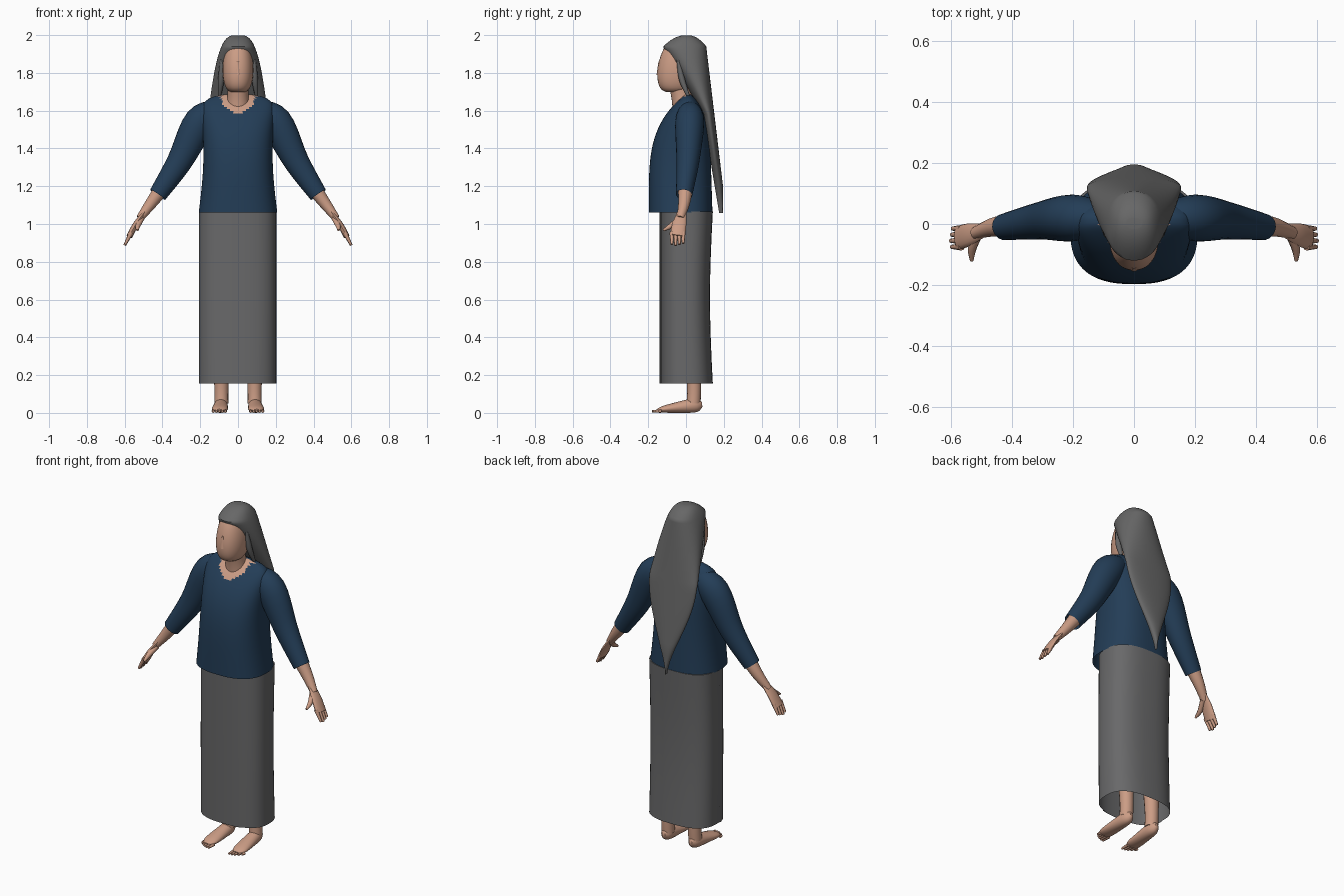
import bpy, bmesh, math
from mathutils import Vector

cube = bpy.data.objects.get("Cube")
if cube:
    bpy.data.objects.remove(cube, do_unlink=True)


def material(name, red, green, blue):
    mat = bpy.data.materials.new(name)
    mat.use_nodes = True
    mat.diffuse_color = (red, green, blue, 1)
    bsdf = next(node for node in mat.node_tree.nodes if node.type == 'BSDF_PRINCIPLED')
    bsdf.inputs["Base Color"].default_value = (red, green, blue, 1)
    bsdf.inputs["Roughness"].default_value = 0.8
    return mat


SKIN = material("skin", 0.6, 0.335, 0.235)
NAVY = material("navy cloth", 0.017, 0.047, 0.095)
SKIRT = material("grey cloth", 0.14, 0.14, 0.143)
HAIR = material("grey hair", 0.135, 0.135, 0.135)

X, Y, Z = Vector((1, 0, 0)), Vector((0, 1, 0)), Vector((0, 0, 1))


def catmull_rom(before, start, end, after, t):
    return [0.5 * (2 * b + (c - a) * t + (2 * a - 5 * b + 4 * c - d) * t ** 2
                   + (3 * b - a - 3 * c + d) * t ** 3)
            for a, b, c, d in zip(before, start, end, after)]


def smooth_path(stations, steps):
    """Add interpolated stations between the given ones."""
    padded = [stations[0], *stations, stations[-1]]
    rows = [catmull_rom(*padded[i:i + 4], k / steps)
            for i in range(len(stations) - 1) for k in range(steps)]
    return rows + [stations[-1]]


def ring_offset(angle, power):
    """Point on a unit superellipse."""
    return [math.copysign(abs(value) ** (2 / power), value)
            for value in (math.cos(angle), math.sin(angle))]


def loft(name, rows, mat, hint=Y, axis=None, sides=16, power=2, caps=(True, True), arc=None):
    """Skin rounded rings (x, y, z, radius u, radius v) along a path."""
    points = [Vector(row[:3]) for row in rows]
    first, last = arc or (0, math.tau)
    bm = bmesh.new()
    rings = []
    for i, row in enumerate(rows):
        ahead, behind = points[min(i + 1, len(rows) - 1)], points[max(i - 1, 0)]
        tangent = axis or (ahead - behind).normalized()
        u = hint.cross(tangent).normalized()
        v = tangent.cross(u)
        ring = []
        for j in range(sides + bool(arc)):
            a, b = ring_offset(first + (last - first) * j / sides, power)
            ring.append(bm.verts.new(points[i] + u * a * row[3] + v * b * row[4]))
        rings.append(ring)
    for lower, upper in zip(rings, rings[1:]):
        for j in range(sides):
            k = (j + 1) % len(lower)
            bm.faces.new((lower[j], lower[k], upper[k], upper[j]))
    for ring, capped in zip((rings[0], rings[-1]), caps):
        if capped:
            bm.faces.new(ring)
    bmesh.ops.recalc_face_normals(bm, faces=bm.faces)
    mesh = bpy.data.meshes.new(name)
    bm.to_mesh(mesh)
    bm.free()
    mesh.materials.append(mat)
    obj = bpy.data.objects.new(name, mesh)
    bpy.context.collection.objects.link(obj)
    bpy.ops.object.select_all(action='DESELECT')
    obj.select_set(True)
    bpy.context.view_layer.objects.active = obj
    bpy.ops.object.shade_smooth_by_angle(angle=math.radians(45))
    return obj


def upright(name, section, count, mat, **options):
    """Loft level rings; section(t) gives height, front, back and half width."""
    rows = []
    for i in range(count + 1):
        height, front, back, half = section(i / count)
        rows.append((0, (front + back) / 2, height, half, (back - front) / 2))
    return loft(name, rows, mat, axis=Z, **options)


def limb(name, stations, mat, flat_u=1, flat_v=1, **options):
    """Smooth tube through (x, y, z, radius), optionally flattened."""
    rows = [(x, y, z, r * flat_u, r * flat_v) for x, y, z, r in smooth_path(stations, 5)]
    return loft(name, rows, mat, **options)


# Skirt: open at the hem, with an overlapping front wrap
def skirt_section(t):
    waist = 0.015 * math.sin(math.pi * t)
    return 0.155 + 0.91 * t, -0.134, 0.142 - waist, 0.203


def wrap_section(t):
    height, front, back, half = skirt_section(t)
    return height, front - 0.005, back + 0.005, half + 0.005


upright("skirt", skirt_section, 8, SKIRT, sides=48, power=2.6, caps=(False, True))
upright("skirt_wrap", wrap_section, 8, SKIRT, sides=30, power=2.6, caps=(False, False),
        arc=(math.radians(-175), math.radians(-64)))


# Blouse: straight hem, closing quickly over the shoulders
def blouse_section(t):
    t *= 0.995
    front = -0.197 * (1 - t ** 4)
    back = 0.14 - 0.02 * t - 0.1 * t ** 8
    half = 0.208 * math.sqrt(1 - t ** 20) - 0.025 * math.sin(math.pi * t)
    return 1.06 + 0.63 * t, front, back, half


blouse = upright("blouse", blouse_section, 56, NAVY, sides=80, power=2.5, caps=(False, True))

# Scooped neckline showing skin
blouse.data.materials.append(SKIN)
for face in blouse.data.polygons:
    across, depth, height = face.center
    if depth < 0.01 and math.hypot(across, height - 1.68) < 0.09:
        face.material_index = 1


# Head: narrow chin, full brow
def head_section(t):
    t = 0.01 + 0.97 * t
    girth = math.sin(math.pi * t ** 0.8) ** 0.3
    middle = 0.03 * t - 0.055
    return 1.695 + 0.29 * t, middle - 0.108 * girth, middle + 0.108 * girth, 0.081 * girth


upright("head", head_section, 24, SKIN, sides=32, power=2.2)
limb("nose", [(0, -0.14, 1.79, 0.016), (0, -0.14, 1.86, 0.006)], SKIN, axis=Z, sides=12)
limb("neck", [(0, 0, 1.58, 0.07), (0, -0.02, 1.67, 0.057), (0, -0.04, 1.76, 0.055)],
     SKIN, sides=24)


# Long hair: round crown, flat fall down the back and thin tail
def hair_section(t):
    drop = 0.001 + 0.94 * t ** 2
    crown = min(1, drop / 0.06)
    tail = max(0, drop - 0.4) / 0.55
    half = 0.155 * min(1, drop / 0.4) ** 0.3 * math.cos(math.pi / 2 * tail) ** 1.5
    hairline = min(0.6 * drop - 0.16, 0.165 * drop + 0.02)
    front = max(-0.12 * math.sqrt(crown), hairline)
    back = min(0.1 * crown ** 0.4 + 0.12 * drop, 0.195)
    return 2 - drop, front, back, half


upright("hair", hair_section, 48, HAIR, sides=40, power=2.2)


def foot_rows(sign):
    """Rounded foot from heel to ball, with its sole on the ground."""
    rows = []
    for i in range(17):
        t = i / 16
        ends = max(0.3, math.sqrt(1 - abs(2 * t - 1) ** 5))
        height = 0.045 - 0.03 * t
        rows.append((sign * (0.088 + 0.01 * t), 0.085 - 0.24 * t, height,
                     (0.034 + 0.012 * t) * ends, height * ends))
    return rows


for side, sign in (("left", 1), ("right", -1)):
    def paired(name, stations, mat, **options):
        mirrored = [(sign * x, y, z, r) for x, y, z, r in stations]
        limb(side + "_" + name, mirrored, mat, **options)

    # Loose lock beside the face
    paired("hair_lock", [(0.085, -0.04, 1.87, 0.01), (0.09, -0.02, 1.76, 0.016),
                         (0.1, 0.02, 1.66, 0.006)], HAIR, sides=8)

    # Sleeve, forearm and hand
    paired("sleeve", [(0.1, 0.02, 1.6, 0.055), (0.2, 0.02, 1.54, 0.085),
                      (0.31, 0.01, 1.33, 0.067), (0.425, -0.01, 1.155, 0.048)],
           NAVY, flat_v=0.9, sides=24, caps=(True, False))
    paired("forearm", [(0.38, 0, 1.22, 0.043), (0.46, -0.01, 1.11, 0.031),
                       (0.52, -0.03, 1.03, 0.02)], SKIN)
    paired("palm", [(0.49, -0.02, 1.07, 0.022), (0.54, -0.035, 1, 0.037),
                    (0.575, -0.045, 0.935, 0.04)], SKIN, flat_u=0.4)
    paired("thumb", [(0.51, -0.03, 1.03, 0.016), (0.53, -0.08, 0.99, 0.014),
                     (0.532, -0.12, 0.967, 0.006)], SKIN, hint=X, sides=8)
    for i in range(4):
        y = 0.02 * i - 0.075
        reach = 1 - 0.08 * abs(i - 1)
        paired(f"finger_{i + 1}", [(0.565, y, 0.955, 0.012),
                                   (0.565 + 0.035 * reach, y, 0.955 - 0.068 * reach, 0.007)],
               SKIN, sides=8)

    # Leg, foot and toes
    paired("leg", [(0.088, 0.04, 0.05, 0.037), (0.088, 0.042, 0.18, 0.039),
                   (0.09, 0.02, 0.6, 0.06)], SKIN)
    loft(side + "_foot", foot_rows(sign), SKIN, hint=Z, sides=20)
    for i in range(5):
        x, radius = 0.067 + 0.016 * i, 0.009
        tip = 0.002 * i ** 2 - 0.18
        paired(f"toe_{i + 1}", [(x, -0.13, radius, radius), (x, tip, radius, radius * 0.7)],
               SKIN, hint=Z, sides=8)
